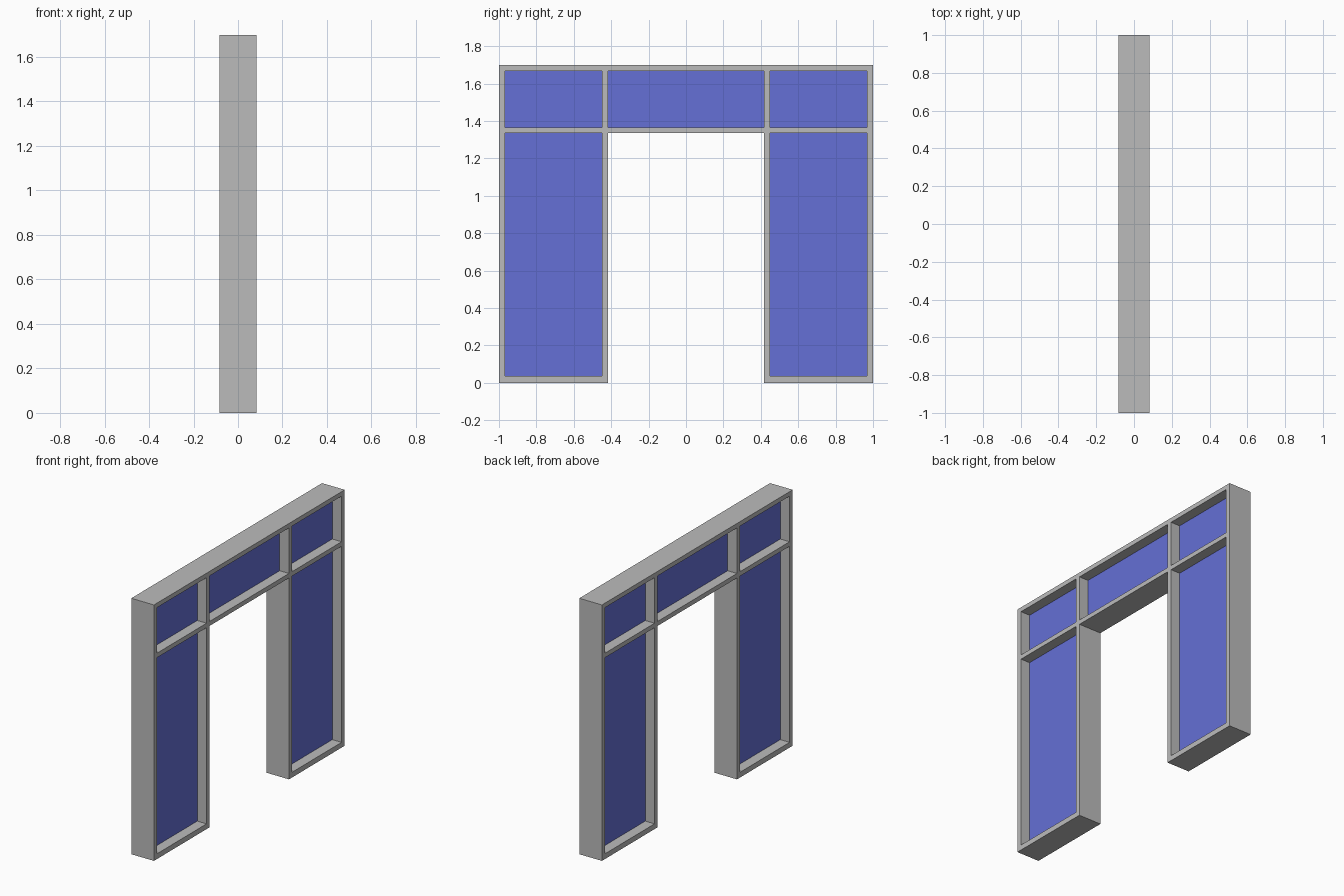
import bpy, bmesh
from mathutils import Vector

if "Cube" in bpy.data.objects:
    bpy.data.objects.remove(bpy.data.objects["Cube"])

Y_LINES = [-1, -0.967, -0.448, -0.416, 0.416, 0.448, 0.967, 1]
Z_LINES = [0, 0.035, 1.336, 1.366, 1.668, 1.698]
FRAME_HALF, PANE_HALF = 0.083, 0.015


def material(name, colour):
    m = bpy.data.materials.new(name)
    m.diffuse_color = (*colour, 1)
    m.use_nodes = True
    m.node_tree.nodes["Principled BSDF"].inputs["Base Color"].default_value = m.diffuse_color
    return m


def slab(name, cells, half, mat):
    """Extrude a set of grid cells in the y-z plane into one solid."""
    bm = bmesh.new()
    verts = {}

    def vert(i, j):
        if (i, j) not in verts:
            verts[i, j] = bm.verts.new((-half, Y_LINES[i], Z_LINES[j]))
        return verts[i, j]

    for i, j in cells:
        bm.faces.new([vert(i, j), vert(i + 1, j), vert(i + 1, j + 1), vert(i, j + 1)])
    ext = bmesh.ops.extrude_face_region(bm, geom=bm.faces[:], use_keep_orig=True)
    moved = [g for g in ext["geom"] if isinstance(g, bmesh.types.BMVert)]
    bmesh.ops.translate(bm, verts=moved, vec=Vector((2 * half, 0, 0)))
    bmesh.ops.recalc_face_normals(bm, faces=bm.faces[:])
    mesh = bpy.data.meshes.new(name)
    bm.to_mesh(mesh)
    bm.free()
    mesh.materials.append(mat)
    obj = bpy.data.objects.new(name, mesh)
    bpy.context.collection.objects.link(obj)


grey = material("frame grey", (0.5, 0.5, 0.5))
blue = material("glass blue", (0.13, 0.16, 0.67))

# Odd columns and rows are openings; the lower middle one is the doorway
grid = [(i, j) for i in range(7) for j in range(5)]
doorway = {(3, 0), (3, 1)}
panes = [(i, j) for i, j in grid if i % 2 and j % 2 and (i, j) not in doorway]
bars = [c for c in grid if c not in panes and c not in doorway]

# Frame of stiles, mullions and rails
slab("window_frame", bars, FRAME_HALF, grey)

# Glass panes set in the middle of the frame depth
names = {1: "left", 3: "middle", 5: "right"}
for i, j in panes:
    slab(f"{'lower' if j == 1 else 'upper'}_{names[i]}_pane", [(i, j)], PANE_HALF, blue)
